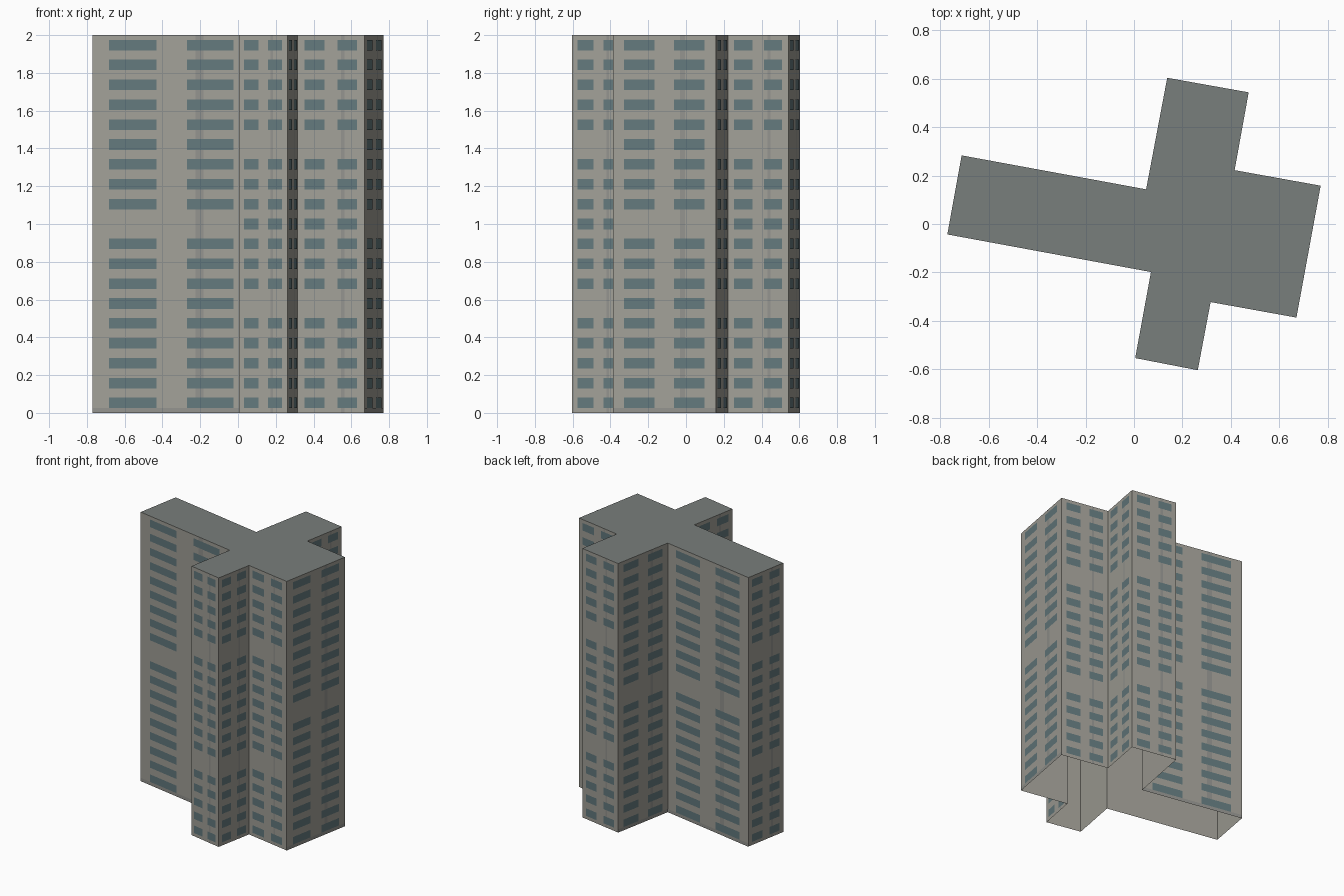
import bpy
from mathutils import Vector

if "Cube" in bpy.data.objects:
    bpy.data.objects.remove(bpy.data.objects["Cube"])

HEIGHT, FLOORS = 2.0, 19
STEP = HEIGHT / FLOORS

# Footprint, counter-clockwise seen from above
PLAN = [Vector(p) for p in (
    (-0.77, -0.043), (0.07, -0.198), (0.005, -0.553), (0.263, -0.603),
    (0.316, -0.322), (0.67, -0.386), (0.77, 0.158), (0.415, 0.222),
    (0.473, 0.543), (0.137, 0.603), (0.05, 0.143), (-0.711, 0.283))]
WALLS = list(zip(PLAN, PLAN[1:] + PLAN[:1]))


def material(name, rgb):
    mat = bpy.data.materials.new(name)
    mat.diffuse_color = (*rgb, 1)
    mat.use_nodes = True
    mat.node_tree.nodes["Principled BSDF"].inputs["Base Color"].default_value = mat.diffuse_color
    return mat


def add_object(name, faces, mat):
    """Make one object from a list of separate polygons."""
    verts, polys = [], []
    for face in faces:
        polys.append(range(len(verts), len(verts) + len(face)))
        verts += face
    mesh = bpy.data.meshes.new(name)
    mesh.from_pydata(verts, [], [list(p) for p in polys])
    mesh.materials.append(mat)
    mesh.update()
    obj = bpy.data.objects.new(name, mesh)
    bpy.context.collection.objects.link(obj)
    return obj


def panel(wall, u0, u1, z0, z1, offset=0.0):
    """Upright rectangle on a wall, u running 0..1 along it."""
    a, b = wall
    d = (b - a).normalized()
    out = Vector((d.y, -d.x)) * offset
    p, q = a.lerp(b, u0) + out, a.lerp(b, u1) + out
    return [(p.x, p.y, z0), (q.x, q.y, z0), (q.x, q.y, z1), (p.x, p.y, z1)]


concrete = material("concrete", (0.36, 0.35, 0.31))
stain = material("stained_concrete", (0.29, 0.29, 0.27))
glass = material("glass", (0.125, 0.19, 0.205))
roofing = material("roofing", (0.19, 0.21, 0.20))

# Outer walls, open underneath, and the flat roof
add_object("walls", [panel(w, 0, 1, 0, HEIGHT) for w in WALLS], concrete)
add_object("roof", [[(p.x, p.y, HEIGHT) for p in PLAN]], roofing)

# Two window columns per wall; long and short walls skip different floors
windows, strips, bases = [], [], []
for wall in WALLS:
    long_wall = (wall[1] - wall[0]).length > 0.42
    blank = {9} if long_wall else {5, 13}
    for floor in range(FLOORS):
        if FLOORS - 1 - floor in blank:
            continue
        z = (floor + 0.5) * STEP
        for u0, u1 in ((0.105, 0.405), (0.595, 0.89)):
            windows.append(panel(wall, u0, u1, z - 0.028, z + 0.028, 0.002))
    strips.append(panel(wall, 0.65, 0.70, 0, HEIGHT, 0.001))
    if long_wall:
        bases.append(panel(wall, 0, 1, 0, 0.025, 0.0015))

add_object("windows", windows, glass)
add_object("vertical_strips", strips, stain)
add_object("base_bands", bases, stain)
